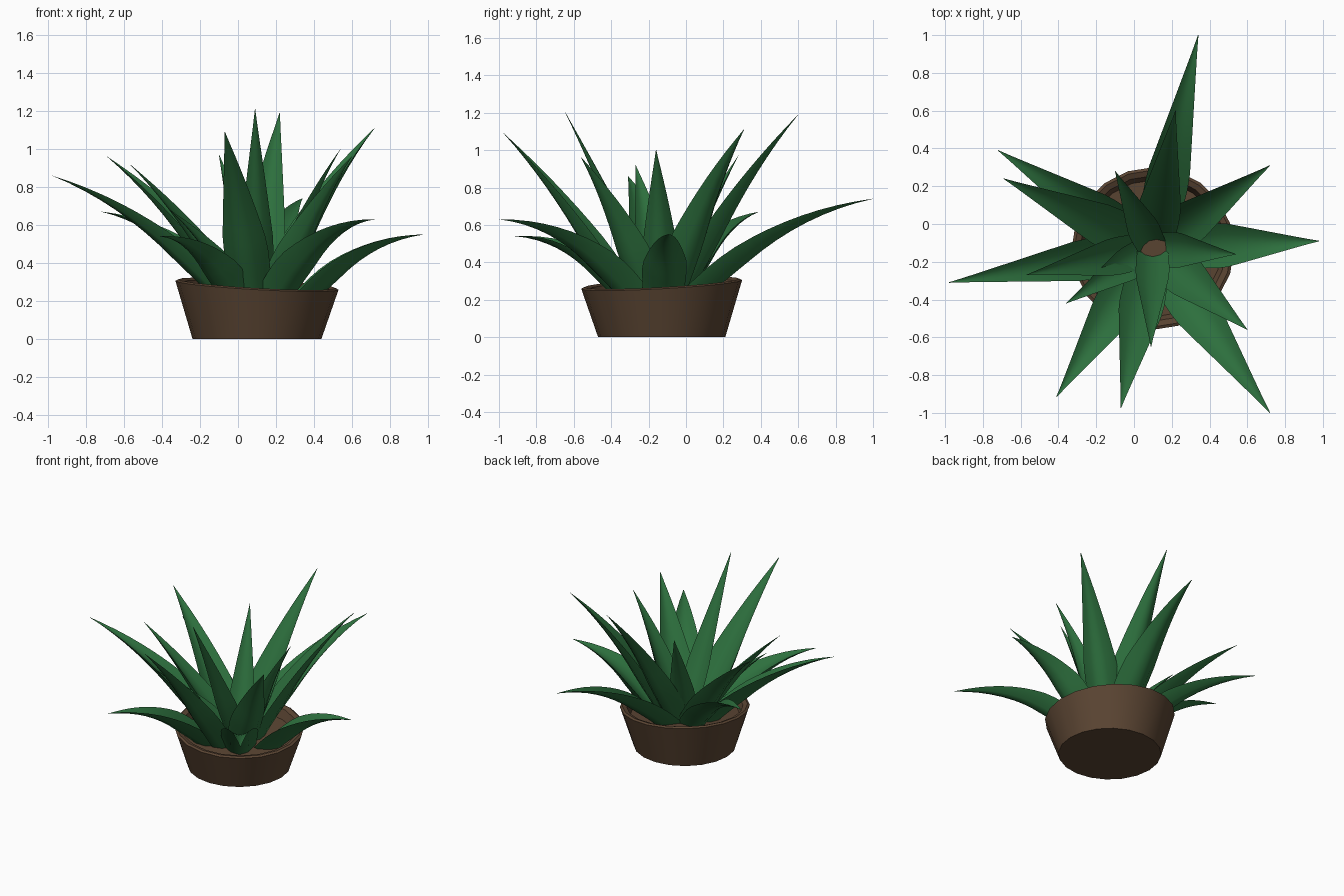
import bpy, bmesh, math
from mathutils import Vector

if "Cube" in bpy.data.objects:
    bpy.data.objects.remove(bpy.data.objects["Cube"])

CX, CY = 0.1, -0.13          # plant centre


def material(name, rgb):
    m = bpy.data.materials.new(name)
    m.diffuse_color = (*rgb, 1)
    m.use_nodes = True
    m.node_tree.nodes["Principled BSDF"].inputs["Base Color"].default_value = m.diffuse_color
    return m


GREEN = material("leaf green", (0.026, 0.16, 0.047))
BROWN = material("clay brown", (0.105, 0.06, 0.033))


def make_object(name, rings, mat, angle):
    """Skin a list of closed rings (equal counts) and cap both ends."""
    bm = bmesh.new()
    rows = [[bm.verts.new(p) for p in ring] for ring in rings]
    n = len(rows[0])
    for a, b in zip(rows, rows[1:]):
        for i in range(n):
            j = (i + 1) % n
            bm.faces.new((a[i], a[j], b[j], b[i]))
    bm.faces.new(rows[0][::-1])
    bm.faces.new(rows[-1])
    bmesh.ops.recalc_face_normals(bm, faces=bm.faces)
    me = bpy.data.meshes.new(name)
    bm.to_mesh(me)
    bm.free()
    me.materials.append(mat)
    ob = bpy.data.objects.new(name, me)
    bpy.context.collection.objects.link(ob)
    bpy.ops.object.select_all(action='DESELECT')
    ob.select_set(True)
    bpy.context.view_layer.objects.active = ob
    bpy.ops.object.shade_smooth_by_angle(angle=math.radians(angle))
    return ob


# Tapered bowl with a slightly tilted rim and sunken soil
def pot_ring(r, z):
    ring = []
    for i in range(20):
        a = 2 * math.pi * i / 20
        x, y = r * math.cos(a), r * math.sin(a)
        tilt = 0.055 * (y - x) * z / 0.285
        ring.append((CX + x, CY + y, z + tilt))
    return ring


pot_profile = [(0.34, 0), (0.43, 0.282), (0.415, 0.29), (0.385, 0.28), (0.36, 0.215)]
make_object("pot", [pot_ring(r, z) for r, z in pot_profile], BROWN, 35)
make_object("soil", [pot_ring(0.364, 0.19), pot_ring(0.364, 0.22)], BROWN, 35)


# Curved, cupped leaf that tapers to a point
def leaf(name, tip, root, lift, half):
    tip = Vector(tip)
    out = Vector((tip.x - CX, tip.y - CY, 0)).normalized()
    p0 = Vector((CX, CY, 0.2)) + out * root
    p1 = p0.lerp(tip, 0.48) + Vector((0, 0, lift)) - out * lift * 0.25
    side = Vector((-out.y, out.x, 0))
    rings = []
    steps = 12
    for k in range(steps + 1):
        t = k / steps
        pos = (1 - t) ** 2 * p0 + 2 * t * (1 - t) * p1 + t * t * tip
        tan = (2 * (1 - t) * (p1 - p0) + 2 * t * (tip - p1)).normalized()
        nor = tan.cross(side).normalized()
        if nor.z < 0:
            nor = -nor
        if t < 0.3:
            w = 0.9 + 0.1 * math.sin(t / 0.3 * math.pi / 2)
        else:
            w = 1 - ((t - 0.3) / 0.7) ** 1.05
        w = half * max(w, 0.012)
        thick = w * (0.4 * (1 - t) + 0.12)
        us = [-1, -0.5, 0, 0.5, 1]
        ring = [pos + side * (u * w) + nor * (0.45 * w * (u * u - 0.35)) for u in us]
        ring += [pos + side * (u * w) + nor * (0.45 * w * (u * u - 0.35) - thick * (1 - u * u))
                 for u in (0.5, 0, -0.5)]
        rings.append(ring)
    make_object(name, rings, GREEN, 50)


# tip position, root radius, arch height, half width
leaves = [
    ((0.34, 1.00, 0.74), 0.13, 0.18, 0.115),
    ((0.22, 0.60, 1.19), 0.06, 0.09, 0.115),
    ((0.72, 0.31, 1.11), 0.08, 0.11, 0.115),
    ((0.98, -0.09, 0.55), 0.21, 0.15, 0.12),
    ((0.54, -0.16, 1.00), 0.05, 0.07, 0.095),
    ((0.60, -0.56, 0.96), 0.10, 0.08, 0.115),
    ((0.72, -1.00, 0.63), 0.16, 0.20, 0.125),
    ((-0.07, -0.975, 1.09), 0.15, 0.07, 0.12),
    ((0.09, -0.65, 1.21), 0.02, 0.02, 0.09),
    ((-0.41, -0.915, 0.54), 0.19, 0.17, 0.12),
    ((-0.36, -0.42, 0.68), 0.03, 0.05, 0.09),
    ((-0.57, -0.27, 0.92), 0.06, 0.06, 0.10),
    ((-0.98, -0.31, 0.86), 0.13, 0.15, 0.11),
    ((-0.72, 0.39, 0.67), 0.13, 0.17, 0.11),
    ((-0.69, 0.24, 0.96), 0.09, 0.09, 0.115),
    ((-0.10, 0.28, 0.97), 0.02, 0.03, 0.085),
]
for i, spec in enumerate(leaves):
    leaf(f"leaf_{i + 1}", *spec)
